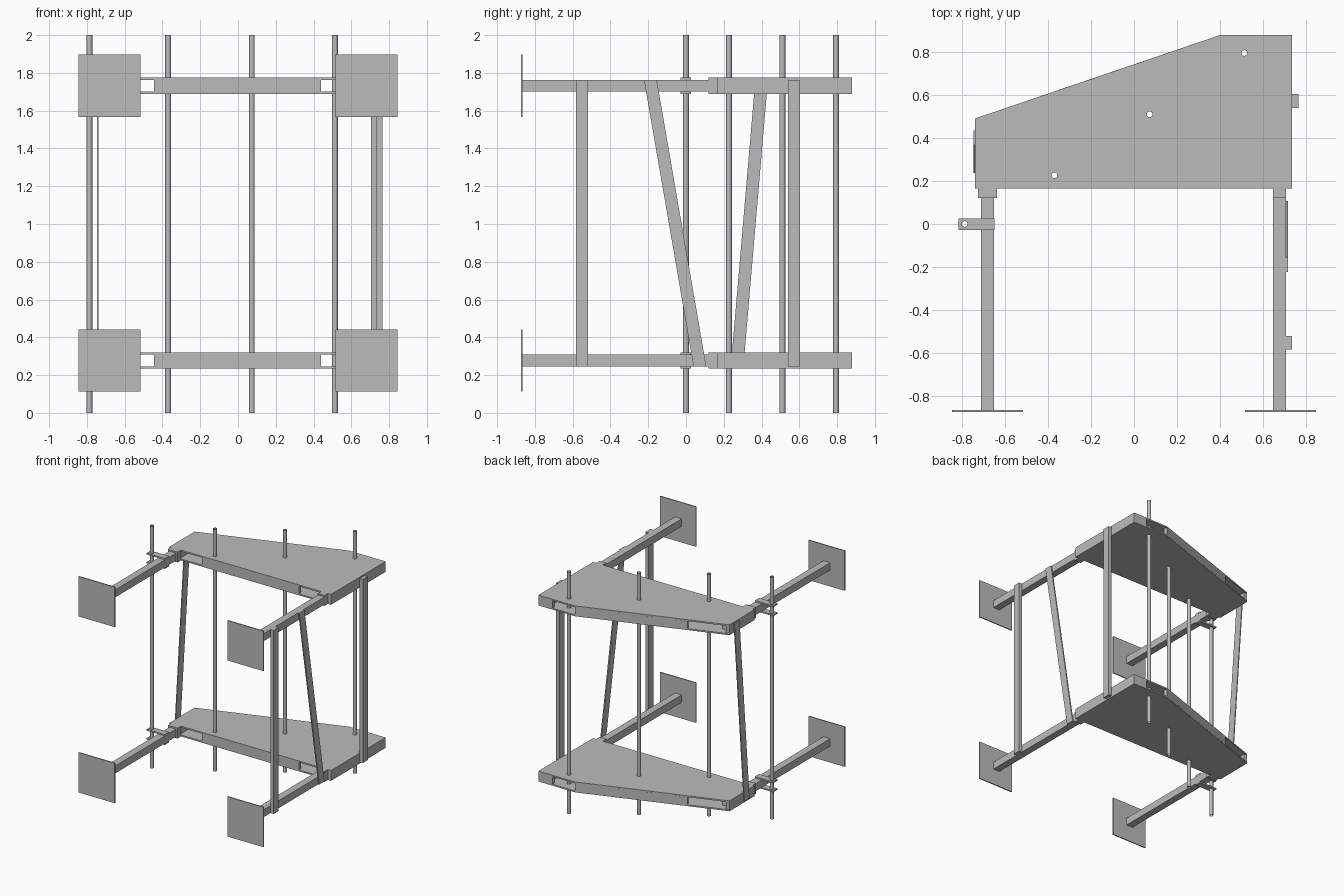
import bpy, bmesh
from mathutils import Vector

cube = bpy.data.objects.get("Cube")
if cube:
    bpy.data.objects.remove(cube, do_unlink=True)

GREY = (0.5, 0.5, 0.5, 1.0)
metal = bpy.data.materials.new("plain grey")
metal.use_nodes = True
metal.diffuse_color = GREY
metal.node_tree.nodes["Principled BSDF"].inputs["Base Color"].default_value = GREY


def finish(name, bm):
    bmesh.ops.recalc_face_normals(bm, faces=bm.faces)
    mesh = bpy.data.meshes.new(name)
    bm.to_mesh(mesh)
    bm.free()
    mesh.materials.append(metal)
    obj = bpy.data.objects.new(name, mesh)
    bpy.context.collection.objects.link(obj)
    return obj


def prism(name, points, offset):
    """Extrude a polygon of 3D points along an offset."""
    bm = bmesh.new()
    face = bm.faces.new([bm.verts.new(p) for p in points])
    moved = bmesh.ops.extrude_face_region(bm, geom=[face], use_keep_orig=True)["geom"]
    verts = [g for g in moved if isinstance(g, bmesh.types.BMVert)]
    bmesh.ops.translate(bm, vec=Vector(offset), verts=verts)
    return finish(name, bm)


def flat(name, outline, z0, z1):
    return prism(name, [(x, y, z0) for x, y in outline], (0, 0, z1 - z0))


def box(name, x0, x1, y0, y1, z0, z1):
    return flat(name, [(x0, y0), (x1, y0), (x1, y1), (x0, y1)], z0, z1)


RODS = [(-0.787, 0.0), (-0.37, 0.227), (0.073, 0.51), (0.513, 0.795)]
SIDES = 20


def drill(obj):
    """Cut the rod holes through a plate."""
    bm = bmesh.new()
    for x, y in RODS:
        new = bmesh.ops.create_cone(bm, cap_ends=True, segments=SIDES,
                                    radius1=0.0148, radius2=0.0148, depth=3)
        bmesh.ops.translate(bm, vec=(x, y, 1), verts=new["verts"])
    cutter = finish("hole_cutter", bm)
    cutter.hide_render = True
    mod = obj.modifiers.new("holes", 'BOOLEAN')
    mod.operation = 'DIFFERENCE'
    mod.solver = 'EXACT'
    mod.object = cutter
    bpy.context.view_layer.objects.active = obj
    bpy.ops.object.modifier_apply(modifier=mod.name)
    bpy.data.objects.remove(cutter, do_unlink=True)


def tube(name, x, y, z0, z1, outer, inner):
    """Open-ended pipe with a thin wall."""
    bm = bmesh.new()
    for r in (outer, inner):
        new = bmesh.ops.create_circle(bm, segments=SIDES, radius=r)
        bmesh.ops.translate(bm, vec=(x, y, z0), verts=new["verts"])
    ring = bmesh.ops.bridge_loops(bm, edges=bm.edges[:])["faces"]
    moved = bmesh.ops.extrude_face_region(bm, geom=ring, use_keep_orig=True)["geom"]
    verts = [g for g in moved if isinstance(g, bmesh.types.BMVert)]
    bmesh.ops.translate(bm, vec=(0, 0, z1 - z0), verts=verts)
    obj = finish(name, bm)
    bpy.ops.object.select_all(action='DESELECT')
    obj.select_set(True)
    bpy.context.view_layer.objects.active = obj
    bpy.ops.object.shade_smooth_by_angle()


# Tray outline and the wall runs that leave its corner slots open
OUTLINE = [(-0.74, 0.165), (0.735, 0.165), (0.735, 0.878), (0.40, 0.878), (-0.74, 0.49)]
WALLS = {
    "front_wall": ((-0.445, 0.165), (0.44, 0.165)),
    "left_wall": ((0.735, 0.165), (0.735, 0.878)),
    "back_wall": ((0.735, 0.878), (0.607, 0.878)),
    "slanted_wall": ((0.40, 0.878), (-0.43, 0.596)),
    "right_wall": ((-0.74, 0.49), (-0.74, 0.165)),
}
LEG, TRAY = 0.031, 0.043  # half heights

for level, zc in (("lower", 0.277), ("upper", 1.732)):
    # Hollow tray: two skins with walls between
    for part, z0, z1 in (("bottom", -TRAY, -LEG), ("top", LEG, TRAY)):
        drill(flat(f"{level}_tray_{part}", OUTLINE, zc + z0, zc + z1))
        drill(box(f"{level}_rod_clamp_{part}", -0.816, -0.649, -0.028, 0.026,
                  zc + z0, zc + z1))
    for name, (p, q) in WALLS.items():
        p, q = Vector(p), Vector(q)
        d = (q - p).normalized()
        inward = Vector((-d.y, d.x)) * 0.03
        flat(f"{level}_{name}", [p, q, q + inward, p + inward], zc - LEG, zc + LEG)
    # Legs, sockets and square feet
    for side, x0, x1, end, s0, s1 in (("right", -0.711, -0.65, 0.45, -0.725, -0.636),
                                      ("left", 0.645, 0.706, 0.84, 0.645, 0.706)):
        box(f"{level}_{side}_leg", x0, x1, -0.866, end, zc - LEG, zc + LEG)
        box(f"{level}_{side}_socket", s0, s1, 0.12, 0.166, zc - TRAY, zc + TRAY)
        xc = -0.68 if side == "right" else 0.68
        box(f"{level}_{side}_foot", xc - 0.165, xc + 0.165, -0.874, -0.865,
            zc - 0.165, zc + 0.165)

# Long rods
for i, (x, y) in enumerate(RODS):
    tube(f"rod_{i + 1}", x, y, 0, 2, 0.0155, 0.0135)

# Upright posts and leaning braces on the sides
Z0, Z1 = 0.246, 1.763
box("front_post", 0.705, 0.735, -0.583, -0.52, Z0, Z1)
box("back_post", 0.735, 0.764, 0.54, 0.604, Z0, Z1)
for name, x, thick, low, high in (("left_brace", 0.706, 0.01, 0.04, -0.222),
                                  ("right_brace", -0.747, 0.008, 0.237, 0.367)):
    w = 0.067
    prism(name, [(x, low, Z0), (x, low + w, Z0), (x, high + w, Z1), (x, high, Z1)],
          (thick, 0, 0))
